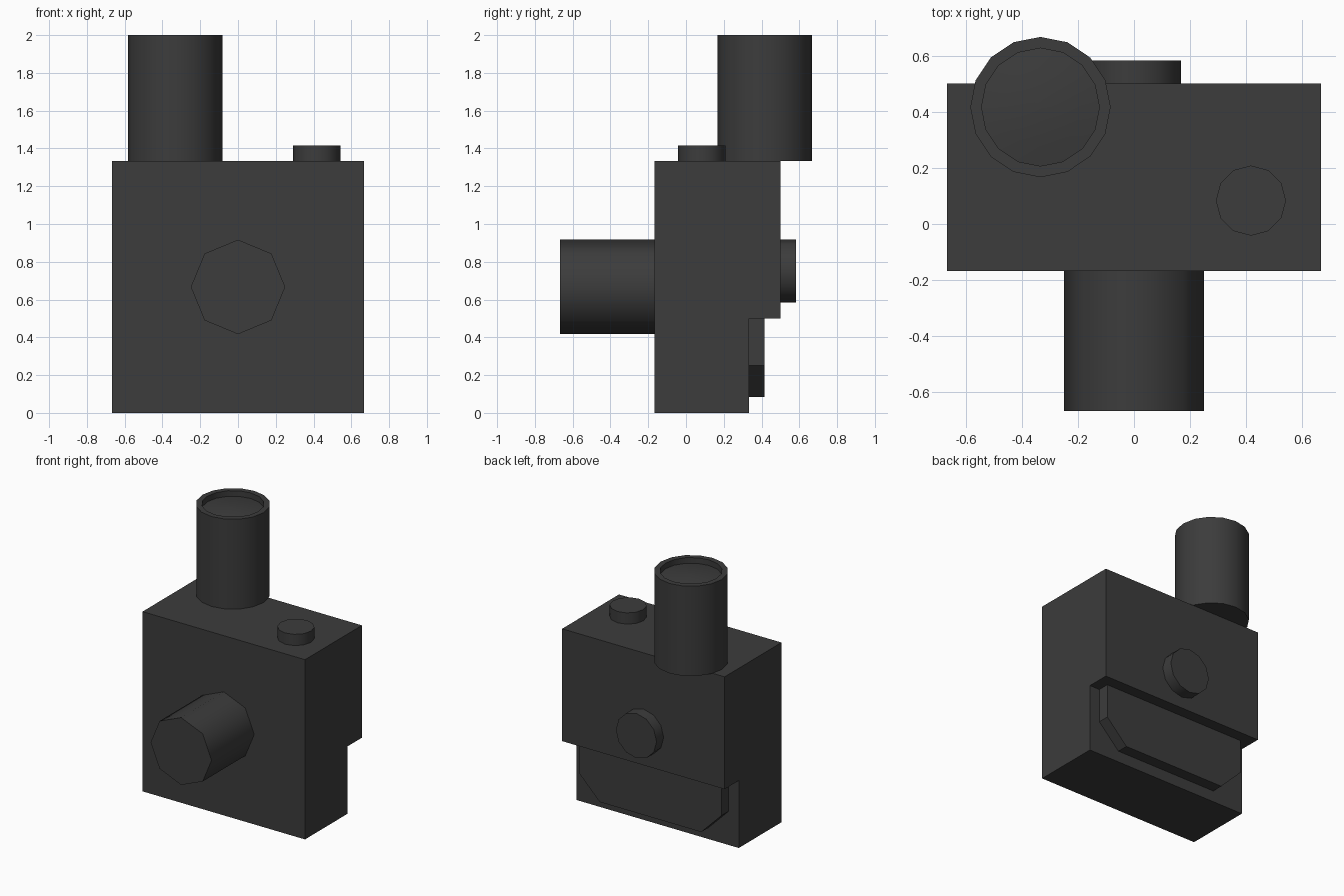
import bpy, math
from mathutils import Matrix

if "Cube" in bpy.data.objects:
    bpy.data.objects.remove(bpy.data.objects["Cube"])

black = bpy.data.materials.new("charcoal plastic")
black.diffuse_color = (0.045, 0.045, 0.045, 1)
black.use_nodes = True
black.node_tree.nodes["Principled BSDF"].inputs["Base Color"].default_value = black.diffuse_color


def make(name, verts, faces, smooth=False):
    mesh = bpy.data.meshes.new(name)
    mesh.from_pydata(verts, [], faces)
    mesh.materials.append(black)
    obj = bpy.data.objects.new(name, mesh)
    bpy.context.collection.objects.link(obj)
    if smooth:
        bpy.ops.object.select_all(action='DESELECT')
        obj.select_set(True)
        bpy.context.view_layer.objects.active = obj
        bpy.ops.object.shade_smooth_by_angle(angle=math.radians(50))
    return obj


def turned(name, sides, profile, loc, tilt=0):
    """Lathe (radius, height) rings about z, cap both ends, tilt about x."""
    verts, n = [], sides
    for r, h in profile:
        verts += [(r * math.cos(2 * math.pi * i / n),
                   r * math.sin(2 * math.pi * i / n), h) for i in range(n)]
    faces = [tuple(reversed(range(n)))]
    for k in range(len(profile) - 1):
        a, b = k * n, (k + 1) * n
        faces += [(a + i, a + (i + 1) % n, b + (i + 1) % n, b + i) for i in range(n)]
    faces.append(tuple(range(len(verts) - n, len(verts))))
    obj = make(name, verts, faces, True)
    obj.data.transform(Matrix.Translation(loc) @ Matrix.Rotation(math.radians(tilt), 4, 'X'))
    return obj


def extruded(name, outline, to_a, to_b):
    """Prism joining two mapped copies of a 2D outline."""
    n = len(outline)
    verts = [to_a(*p) for p in outline] + [to_b(*p) for p in outline]
    faces = [tuple(reversed(range(n))), tuple(range(n, 2 * n))]
    faces += [(i, (i + 1) % n, n + (i + 1) % n, n + i) for i in range(n)]
    return make(name, verts, faces)


U = 1 / 12  # model grid unit

# stepped body, side profile (y, z) extruded across x
extruded("body",
         [(-2*U, 0), (4*U, 0), (4*U, 6*U), (6*U, 6*U), (6*U, 16*U), (-2*U, 16*U)],
         lambda y, z: (-8*U, y, z), lambda y, z: (8*U, y, z))

# raised rear plate with cut lower corners, outline (x, z)
extruded("rear_plate",
         [(7*U, U*3), (7*U, 6*U), (-7*U, 6*U), (-7*U, 3*U), (-5*U, U), (5*U, U)],
         lambda x, z: (x, 5*U, z), lambda x, z: (x, 4*U, z)).data.flip_normals()

# front barrel, octagonal
turned("front_barrel", 8, [(3*U, 0), (3*U, 6*U)], (0, -2*U, 8*U), 90)

# upright tube with recessed domed lens
turned("top_tube", 16,
       [(3*U, 0), (3*U, 8*U), (0.21, 8*U), (0.21, 7.5*U), (0.14, 7.64*U),
        (0.07, 7.72*U), (0.01, 7.75*U)], (-4*U, 5*U, 16*U))

# small knobs on top and back
turned("top_button", 12, [(1.5*U, 0), (1.5*U, U)], (5*U, U, 16*U))
turned("rear_knob", 12, [(2*U, 0), (2*U, U)], (0, 6*U, 9*U), -90)

# make every surface face outward
import bmesh
for obj in bpy.context.collection.objects:
    bm = bmesh.new()
    bm.from_mesh(obj.data)
    bmesh.ops.recalc_face_normals(bm, faces=bm.faces)
    bm.to_mesh(obj.data)
    bm.free()
